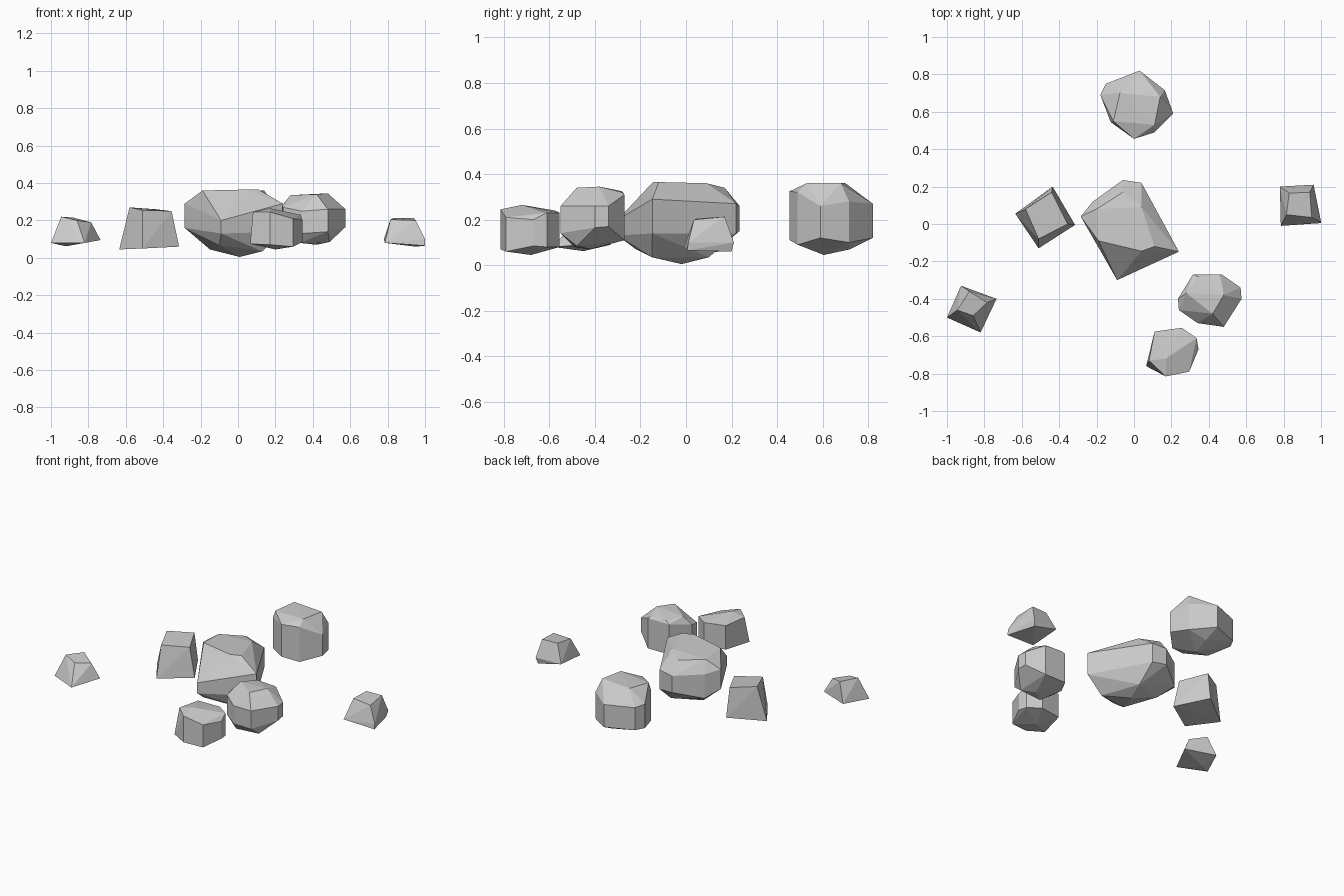
import bpy, bmesh, math


def rock(name, crown, wall, keel=()):
    """Faceted stone: crown and keel points (x, y, z), wall corners (x, y, z_low, z_high)."""
    pts = list(crown) + list(keel)
    for x, y, lo, hi in wall:
        pts += [(x, y, lo), (x, y, hi)]
    bm = bmesh.new()
    for p in pts:
        bm.verts.new(p)
    res = bmesh.ops.convex_hull(bm, input=bm.verts[:])
    spare = {v for v in res["geom_interior"] + res["geom_unused"] if isinstance(v, bmesh.types.BMVert)}
    bmesh.ops.delete(bm, geom=list(spare), context='VERTS')
    bmesh.ops.dissolve_limit(bm, angle_limit=math.radians(4), verts=bm.verts[:], edges=bm.edges[:])
    bmesh.ops.recalc_face_normals(bm, faces=bm.faces[:])
    me = bpy.data.meshes.new(name)
    bm.to_mesh(me)
    bm.free()
    bpy.context.collection.objects.link(bpy.data.objects.new(name, me))


def block(name, top, bottom):
    """Small tapered stone with a top and a bottom outline."""
    rock(name, top, [], bottom)


# large boulder in the middle
rock("centre_boulder",
     [(-.19, -.09, .36), (.04, -.145, .365), (.11, -.12, .365), (.04, .09, .36),
      (-.06, .17, .34), (-.2, .08, .35)],
     [(-.09, -.30, .13, .20), (.24, -.148, .14, .29), (.04, .22, .14, .27),
      (-.06, .235, .15, .26), (-.22, .12, .11, .27), (-.285, .04, .16, .29)],
     [(.01, -.02, .005), (-.1, -.22, .07), (.13, -.15, .035), (.04, .1, .035), (-.15, .03, .045)])

# round boulder at the back
rock("back_boulder",
     [(-.075, .70, .36), (.14, .68, .36), (.11, .53, .36), (-.11, .55, .35)],
     [(.03, .82, .12, .27), (.165, .715, .1, .28), (.21, .59, .12, .26), (.11, .49, .09, .32),
      (0, .455, .11, .325), (-.125, .545, .1, .3), (-.18, .69, .12, .28), (-.15, .75, .12, .27)],
     [(.02, .605, .045), (.04, .72, .07)])

# round boulder at the front right
rock("front_right_boulder",
     [(.28, -.37, .335), (.42, -.48, .34), (.48, -.38, .345), (.34, -.28, .325), (.46, -.28, .32)],
     [(.48, -.55, .14, .26), (.34, -.53, .13, .25), (.24, -.46, .14, .27), (.235, -.4, .14, .28),
      (.315, -.27, .11, .31), (.47, -.27, .11, .31), (.57, -.34, .17, .26), (.575, -.4, .165, .26)],
     [(.42, -.42, .07), (.33, -.49, .08), (.49, -.48, .085)])

# smaller boulder at the front
rock("front_boulder",
     [(.17, -.72, .265), (.08, -.73, .245)],
     [(.295, -.79, .06, .21), (.17, -.815, .07, .245), (.255, -.555, .08, .23),
      (.11, -.575, .08, .24), (.335, -.61, .08, .23), (.345, -.67, .085, .2)],
     [(.065, -.76, .075), (.2, -.68, .045)])

# tapered stones at the sides
block("left_stone",
      [(-.58, .08, .27), (-.44, .17, .26), (-.355, 0, .25), (-.51, -.08, .255)],
      [(-.635, .055, .045), (-.435, .2, .07), (-.315, -.005, .06), (-.51, -.13, .05)])
block("far_left_stone",
      [(-.945, -.46, .22), (-.88, -.36, .215), (-.785, -.42, .19), (-.86, -.49, .2)],
      [(-1, -.5, .08), (-.925, -.33, .09), (-.735, -.4, .095), (-.82, -.58, .08), (-.92, -.45, .062)])
block("right_stone",
      [(.815, .05, .205), (.95, .035, .2), (.83, .165, .213), (.94, .17, .213)],
      [(.785, -.01, .08), (1, .005, .065), (1, .01, .1), (.78, .2, .1), (.96, .21, .1), (.95, .2, .06)])
